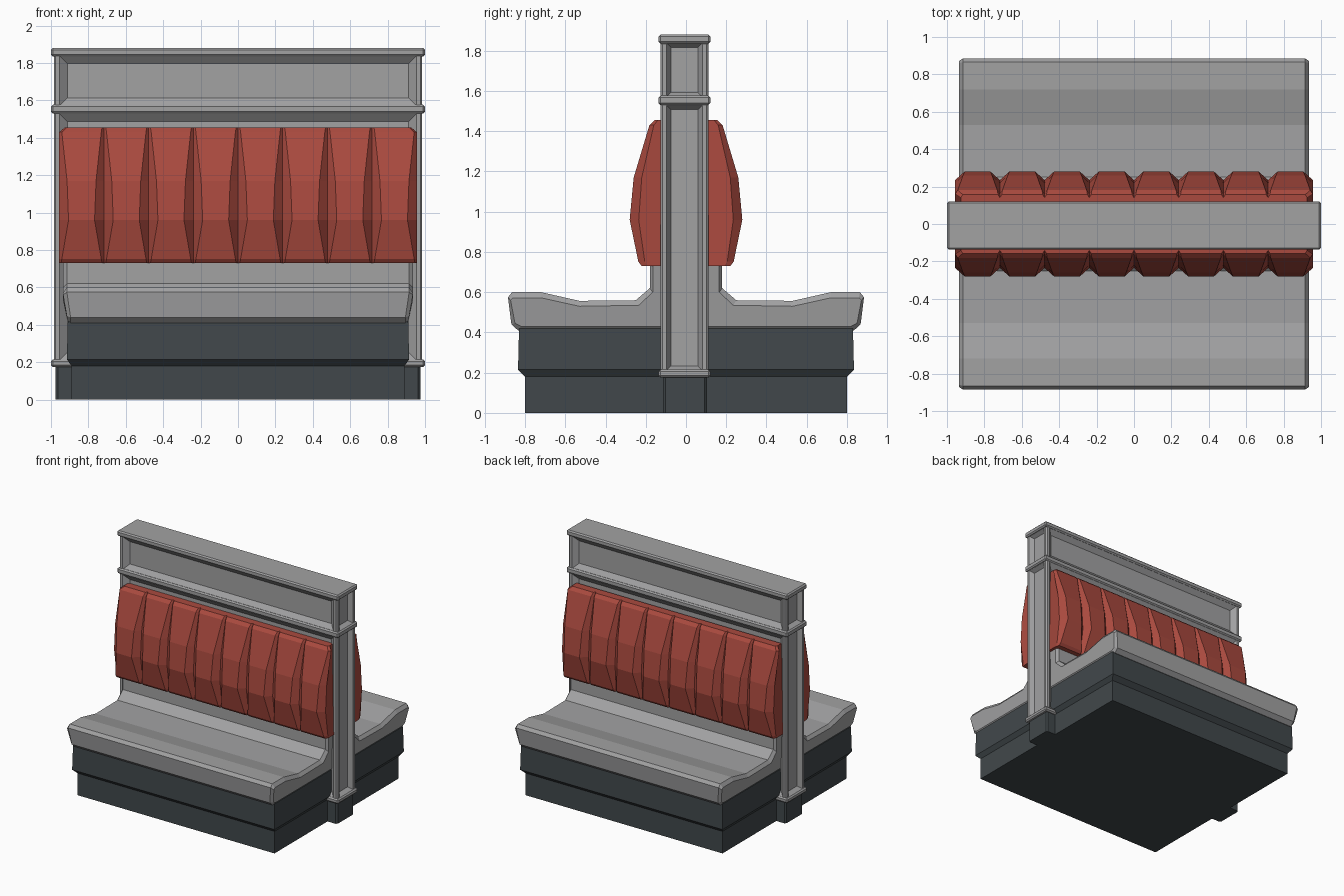
import bpy, bmesh

if "Cube" in bpy.data.objects:
    bpy.data.objects.remove(bpy.data.objects["Cube"])


def material(name, rgb):
    m = bpy.data.materials.new(name)
    m.diffuse_color = (*rgb, 1)
    m.use_nodes = True
    m.node_tree.nodes["Principled BSDF"].inputs["Base Color"].default_value = m.diffuse_color
    return m


GREY = material("light grey", (0.36, 0.36, 0.365))
RED = material("brick red", (0.40, 0.068, 0.049))
DARK = material("dark slate", (0.053, 0.064, 0.070))


def finish(name, bm, mat):
    bmesh.ops.recalc_face_normals(bm, faces=bm.faces[:])
    me = bpy.data.meshes.new(name)
    bm.to_mesh(me)
    bm.free()
    me.materials.append(mat)
    ob = bpy.data.objects.new(name, me)
    bpy.context.collection.objects.link(ob)
    return ob


def loft(name, loops, mat):
    """Skin a row of equal-length closed loops and cap both ends."""
    bm = bmesh.new()
    rows = [[bm.verts.new(p) for p in loop] for loop in loops]
    n = len(rows[0])
    for a, b in zip(rows, rows[1:]):
        for i in range(n):
            j = (i + 1) % n
            bm.faces.new((a[i], a[j], b[j], b[i]))
    bm.faces.new(rows[0])
    bm.faces.new(rows[-1])
    return finish(name, bm, mat)


def box_bm(x, y0, y1, z0, z1):
    bm = bmesh.new()
    bmesh.ops.create_cube(bm, size=1)
    for v in bm.verts:
        v.co = (v.co.x * 2 * x, (y0 + y1) / 2 + v.co.y * (y1 - y0),
                (z0 + z1) / 2 + v.co.z * (z1 - z0))
    return bm


def bevelled_box(name, x, y0, y1, z0, z1, width, mat, upright_only=False):
    bm = box_bm(x, y0, y1, z0, z1)
    edges = [e for e in bm.edges if not upright_only
             or abs(e.verts[0].co.z - e.verts[1].co.z) > 0.01]
    bmesh.ops.bevel(bm, geom=edges, offset=width, segments=1, affect='EDGES')
    return finish(name, bm, mat)


def panelled_box(name, x, y0, y1, z0, z1, mat):
    """Core with corner posts and a sloped recess on all four sides."""
    bm = box_bm(x, y0, y1, z0, z1)
    bm.normal_update()
    sides = [f for f in bm.faces if abs(f.normal.z) < 0.5]
    uprights = [e for e in bm.edges
                if abs(e.verts[0].co.z - e.verts[1].co.z) > 0.1]
    bmesh.ops.bevel(bm, geom=uprights, offset=0.01, segments=1, affect='EDGES')
    bm.normal_update()
    sides = [f for f in bm.faces
             if max(abs(f.normal.x), abs(f.normal.y)) > 0.95]
    for f in sides:
        end = abs(f.normal.x) > 0.5
        bmesh.ops.inset_individual(bm, faces=[f], thickness=0.03)
        bmesh.ops.inset_individual(bm, faces=[f], depth=-0.035,
                                   thickness=0.03 if end else 0.06)
    return finish(name, bm, mat)


# dark plinth with flared upper part
steps = [(.89, .80, 0), (.89, .80, .18), (.915, .835, .215), (.91, .83, .42)]
loft("plinth", [[(-x, -y, z), (x, -y, z), (x, y, z), (-x, y, z)]
                for x, y, z in steps], DARK)
bevelled_box("divider_foot", .975, -.115, .105, 0, .19, .012, DARK, True)

# central divider with three trim bands
panelled_box("divider_lower", .985, -.128, .112, .19, 1.55, GREY)
panelled_box("divider_upper", .985, -.128, .112, 1.55, 1.86, GREY)
for nm, z0, z1 in (("bottom_trim", .175, .215), ("middle_trim", 1.53, 1.577),
                   ("top_cap", 1.835, 1.88)):
    bevelled_box(nm, 1.0, -.137, .121, z0, z1, .01, GREY)

# seat cross-sections (depth, height): full, and shrunk for the ends
SEAT = [(.08, .41), (.835, .41), (.868, .44), (.885, .575), (.865, .60),
        (.72, .60), (.53, .557), (.25, .56), (.18, .62), (.18, .76), (.08, .76)]
SEAT_END = [(.08, .43), (.82, .43), (.85, .445), (.872, .56), (.86, .572),
            (.72, .572), (.53, .53), (.235, .535), (.165, .60), (.165, .76),
            (.08, .76)]

# back cushion rows: height, full depth, groove depth, groove half width
ROWS = [(.73, .22, .19, .010), (.752, .237, .205, .014), (.96, .28, .235, .05),
        (1.17, .26, .22, .042), (1.43, .182, .16, .014), (1.455, .157, .14, .010)]


def cushion_loop(x, side, end, s):
    """side: 0 = groove bottom, +1 / -1 = lobe edge right / left of x."""
    pts = []
    for i, (z, full, groove, w) in enumerate(ROWS):
        shift = side * w
        if end:
            shift += -end * (.03 if i == len(ROWS) - 1 else 0)
        pts.append((x + shift, s * (full if side else groove), z))
    bx = pts[-1][0], pts[0][0]
    return pts + [(bx[0], s * .09, ROWS[-1][0]), (bx[1], s * .09, ROWS[0][0])]


for label, s in (("front", -1), ("back", 1)):
    loops = []
    for sx, prof in ((-1, SEAT_END), (-1, SEAT), (1, SEAT), (1, SEAT_END)):
        edge = .935 if prof is SEAT_END else .915
        loops.append([(sx * (edge - (.02 if z < .45 else 0)), s * y, z)
                      for y, z in prof])
    loft(label + "_seat", loops, GREY)

    # eight padded lobes with V grooves between them
    loops = []
    for k in range(9):
        x = -.956 + k * .239
        end = -1 if k == 0 else 1 if k == 8 else 0
        if k > 0:
            loops.append(cushion_loop(x, -1, end, s))
        loops.append(cushion_loop(x, 0, end, s))
        if k < 8:
            loops.append(cushion_loop(x, 1, end, s))
    loft(label + "_back_cushion", loops, RED)
